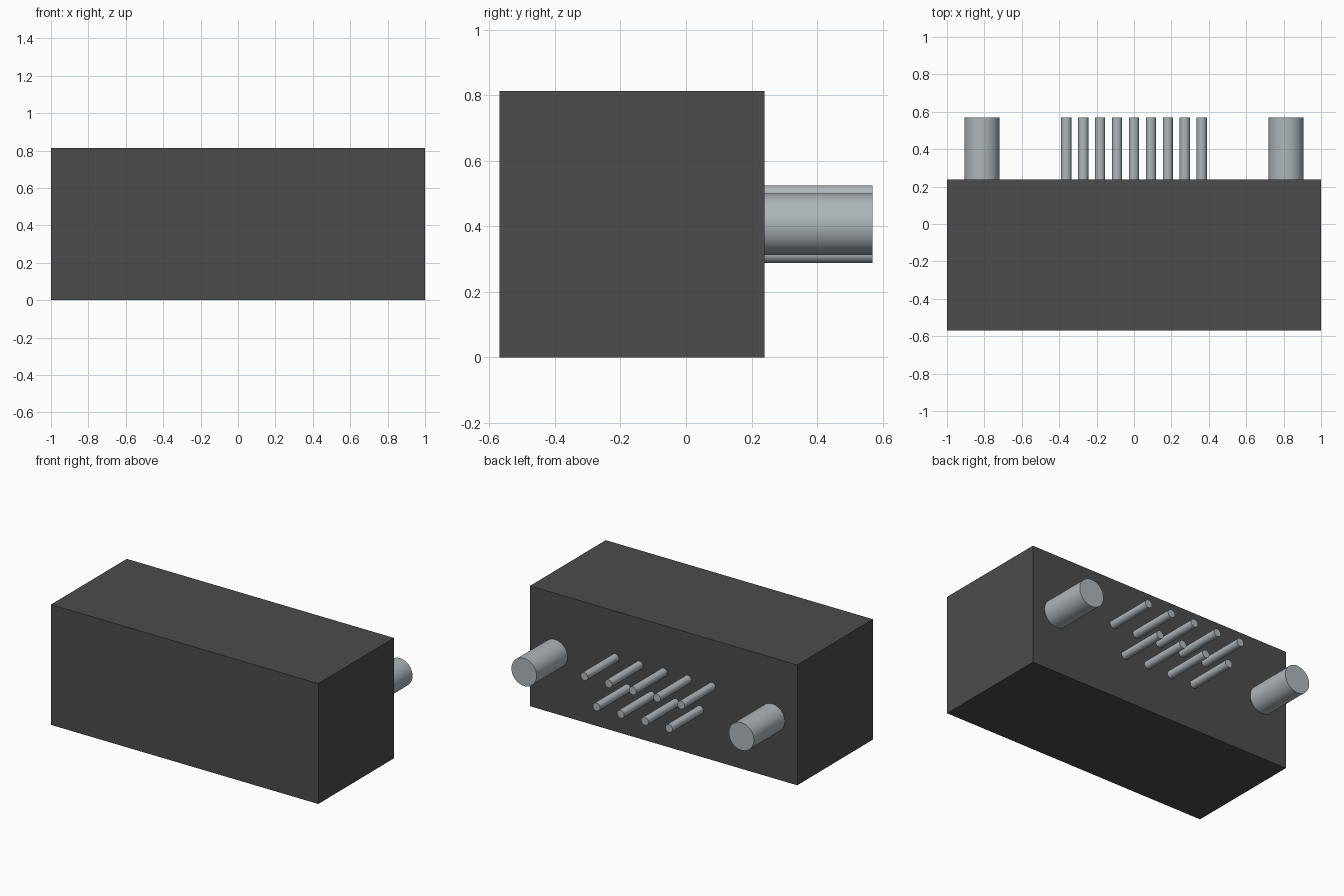
import bpy
import math

if "Cube" in bpy.data.objects:
    bpy.data.objects.remove(bpy.data.objects["Cube"], do_unlink=True)

BACK, TIP = 0.239, 0.57      # back face of the housing and ends of the pins
MID_Z = 0.407


def make_material(name, rgb):
    mat = bpy.data.materials.new(name)
    mat.use_nodes = True
    mat.diffuse_color = (*rgb, 1)
    mat.node_tree.nodes["Principled BSDF"].inputs["Base Color"].default_value = (*rgb, 1)
    return mat


dark = make_material("dark grey plastic", (0.072, 0.072, 0.072))
metal = make_material("pale steel", (0.42, 0.47, 0.50))


def add_rod(name, x, z, radius, sides):
    """Round rod standing out of the back face."""
    bpy.ops.mesh.primitive_cylinder_add(
        vertices=sides, radius=radius, depth=TIP - BACK,
        location=(x, (BACK + TIP) / 2, z), rotation=(math.pi / 2, 0, 0))
    rod = bpy.context.object
    rod.name = name
    rod.data.materials.append(metal)
    bpy.ops.object.shade_smooth_by_angle(angle=math.radians(40))


# Housing block
bpy.ops.mesh.primitive_cube_add(size=1, location=(0, (BACK - TIP) / 2, MID_Z))
housing = bpy.context.object
housing.name = "housing"
housing.scale = (2, BACK + TIP, 2 * MID_Z)
bpy.ops.object.transform_apply(location=False, rotation=False, scale=True)
housing.data.materials.append(dark)

# Thick mounting posts
for side, x in (("left", 0.813), ("right", -0.813)):
    add_rod(f"{side}_post", x, MID_Z, 0.094, 64)

# Two staggered rows of thin pins: five above, four below
for row, count, z in (("upper", 5, MID_Z + 0.091), ("lower", 4, MID_Z - 0.091)):
    for i in range(count):
        add_rod(f"{row}_pin_{i + 1}", (i - (count - 1) / 2) * 0.181, z, 0.027, 32)
